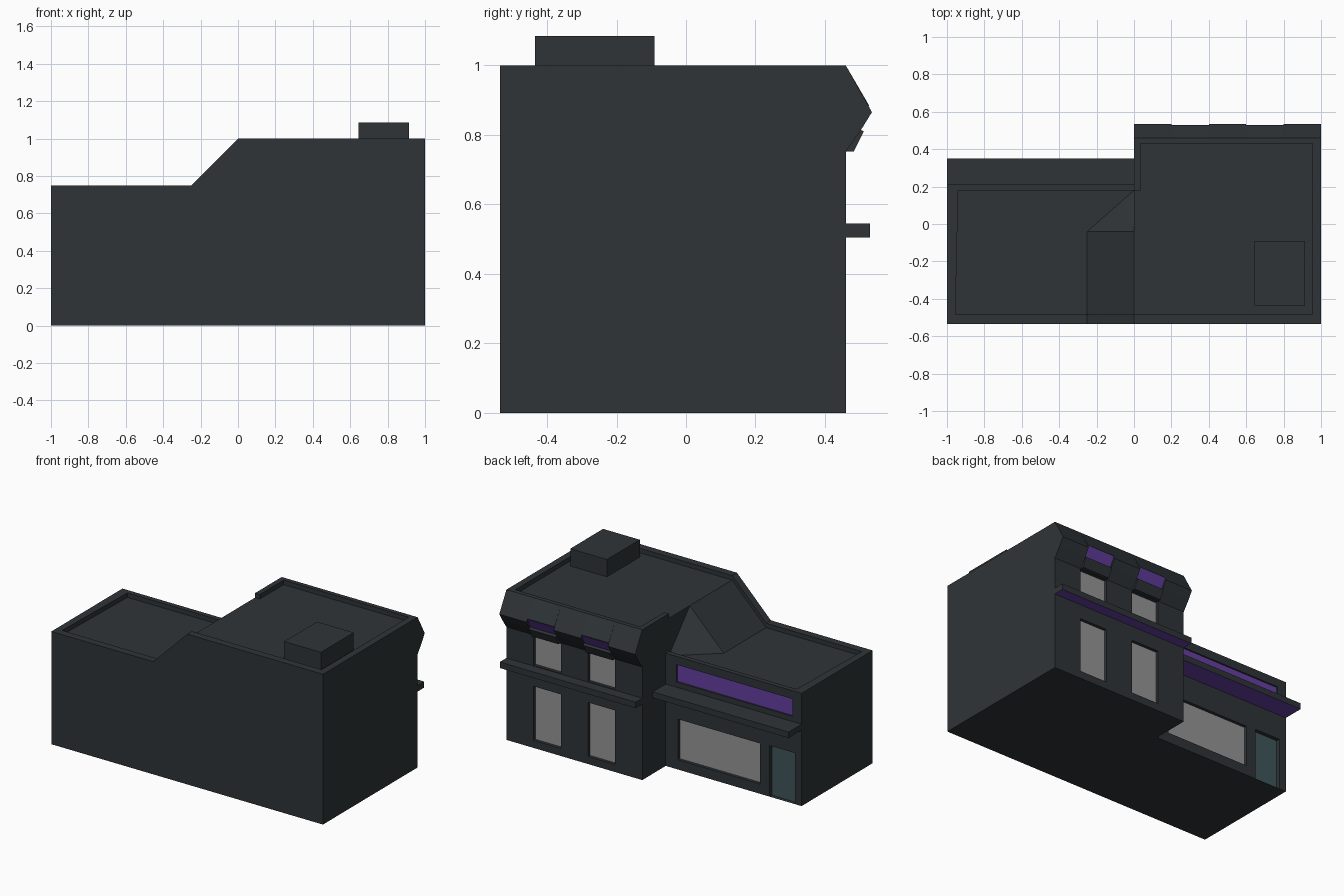
import bpy, bmesh

if "Cube" in bpy.data.objects:
    bpy.data.objects.remove(bpy.data.objects["Cube"])


def material(name, rgb):
    m = bpy.data.materials.new(name)
    m.diffuse_color = (*rgb, 1)
    m.use_nodes = True
    m.node_tree.nodes["Principled BSDF"].inputs["Base Color"].default_value = m.diffuse_color
    return m


DARK = material("dark_wall", (0.028, 0.034, 0.038))
PURPLE = material("purple", (0.13, 0.05, 0.36))
GLASS = material("glass", (0.3, 0.3, 0.3))
TEAL = material("door_teal", (0.05, 0.09, 0.1))


def make(name, faces, mat, fix=True):
    """Build a mesh from faces given as lists of points."""
    bm = bmesh.new()
    for f in faces:
        bm.faces.new([bm.verts.new(p) for p in f])
    bmesh.ops.remove_doubles(bm, verts=bm.verts, dist=1e-5)
    if fix:
        bmesh.ops.recalc_face_normals(bm, faces=bm.faces)
    me = bpy.data.meshes.new(name)
    bm.to_mesh(me)
    bm.free()
    me.materials.append(mat)
    ob = bpy.data.objects.new(name, me)
    bpy.context.collection.objects.link(ob)
    return ob


def bar(name, profile, x0, x1, mat=DARK):
    """Extrude a (y, z) profile along x."""
    a = [(x0, y, z) for y, z in profile]
    b = [(x1, y, z) for y, z in profile]
    n = len(a)
    sides = [[a[i], a[(i + 1) % n], b[(i + 1) % n], b[i]] for i in range(n)]
    return make(name, [a, b] + sides, mat)


def box(name, x0, x1, y0, y1, z0, z1, underside=None):
    ob = bar(name, [(y0, z0), (y1, z0), (y1, z1), (y0, z1)], x0, x1)
    if underside:
        ob.data.materials.append(underside)
        for p in ob.data.polygons:
            if p.normal.z < -0.9:
                p.material_index = 1
    return ob


def facade(x0, x1, ztop, y, openings):
    """Wall faces with recessed openings; panes become their own objects."""
    faces = []
    xs = sorted({x0, x1, *(v for o in openings for v in (o[1], o[2]))})
    zs = sorted({0, ztop, *(v for o in openings for v in (o[3], o[4]))})
    for xa, xb in zip(xs, xs[1:]):
        for za, zb in zip(zs, zs[1:]):
            cx, cz = (xa + xb) / 2, (za + zb) / 2
            if not any(o[1] < cx < o[2] and o[3] < cz < o[4] for o in openings):
                faces.append([(xb, y, za), (xa, y, za), (xa, y, zb), (xb, y, zb)])
    for name, xa, xb, za, zb, depth, mat in openings:
        c = [(xb, za), (xa, za), (xa, zb), (xb, zb)]
        for (p, q), (r, s) in zip(c, c[1:] + c[:1]):
            faces.append([(p, y, q), (r, y, s), (r, y - depth, s), (p, y - depth, q)])
        make(name, [[(p, y - depth, q) for p, q in c]], mat, fix=False)
    return faces


BAYS = [(0.2, 0.4), (0.6, 0.8)]
YF, YL, YT = -0.535, 0.213, 0.46     # front wall, low rear wall, tall rear wall
LOW, TALL, D = 0.75, 1.0, 0.03       # parapet heights and roof recess

# Body: outer parapet line and matching inner line
outer = [(-1, YF, LOW), (-.25, YF, LOW), (0, YF, TALL), (1, YF, TALL), (1, YT, TALL),
         (0, YT, TALL), (0, YL, TALL), (0, YL, TALL), (0, YL, LOW), (-1, YL, LOW)]
inner = [(-.955, -.485, LOW), (-.25, -.485, LOW), (0, -.485, TALL), (.955, -.485, TALL),
         (.955, .43, TALL), (.035, .43, TALL), (.035, .18, TALL), (0, .18, TALL),
         (0, .18, LOW), (-.94, .18, LOW)]
floor = [(x, y, z - D) for x, y, z in inner]
faces = []
n = len(outer)
for i in range(n):
    j = (i + 1) % n
    rim = [outer[i], outer[j], inner[j], inner[i]]
    faces.append(rim[1:] if i == 6 else rim)
    if i != 7:
        faces.append([inner[i], inner[j], floor[j], floor[i]])
# side walls (the front is one polygon, the rear walls are facades)
faces.append(outer[:4] + [(1, YF, 0), (-1, YF, 0)])
for a, b in ((outer[3], outer[4]), (outer[5], outer[6]), (outer[9], outer[0])):
    faces.append([a, b, (b[0], b[1], 0), (a[0], a[1], 0)])
faces.append([(-1, YF, 0), (1, YF, 0), (1, YT, 0), (0, YT, 0), (0, YL, 0), (-1, YL, 0)])
# recessed roof with slope and corner facet
A, B = (0, -.04, TALL - D), (-.25, -.04, LOW - D)
faces += [[floor[0], floor[1], B, floor[8], floor[9]],
          [floor[1], floor[2], A, B], [A, B, floor[8]], [A, floor[8], floor[7]],
          [floor[2], floor[3], floor[4], floor[5], floor[6], floor[7], A]]
# rear facades
wins = []
for i, (a, b) in enumerate(BAYS):
    wins += [(f"lower_window_{i}", a, b, .05, .41, .02, GLASS),
             (f"upper_window_{i}", a, b, .55, .75, .02, GLASS)]
faces += facade(0, 1, TALL, YT, wins)
faces += facade(-1, 0, LOW, YL, [
    ("shop_window", -.695, -.09, .065, .335, .02, GLASS),
    ("shop_door", -.95, -.765, 0, .34, .025, TEAL),
    ("sign_panel", -.935, -.08, .58, .695, .01, PURPLE)])
make("building_body", faces, DARK)

# Rooftop unit
box("rooftop_unit", .645, .915, -.435, -.09, .96, 1.085)

# Ledge and shop canopy with purple undersides
box("rear_ledge", 0, 1, YT, .53, .505, .545, PURPLE)
box("shop_canopy", -1, 0, YL, .35, .505, .545, PURPLE)

# Cornice, notched above each window bay
full = [(YT, 1), (.53, .875), (.535, .865), (.503, .813), (YT, .752)]
notch = [(YT, 1), (.527, .885), (.488, .813), (YT, .752)]
for i, (a, b) in enumerate([(0, .2), (.4, .6), (.8, 1)]):
    bar(f"cornice_{i}", full, a, b)
for i, (a, b) in enumerate(BAYS):
    bar(f"cornice_bay_{i}", notch, a, b)
    bar(f"bay_panel_{i}", [(.526, .881), (.529, .881), (.491, .813), (.488, .813)], a, b, PURPLE)
    bar(f"bay_awning_{i}", [(YT, .752), (.483, .752), (.512, .81), (.496, .818)], a, b)
